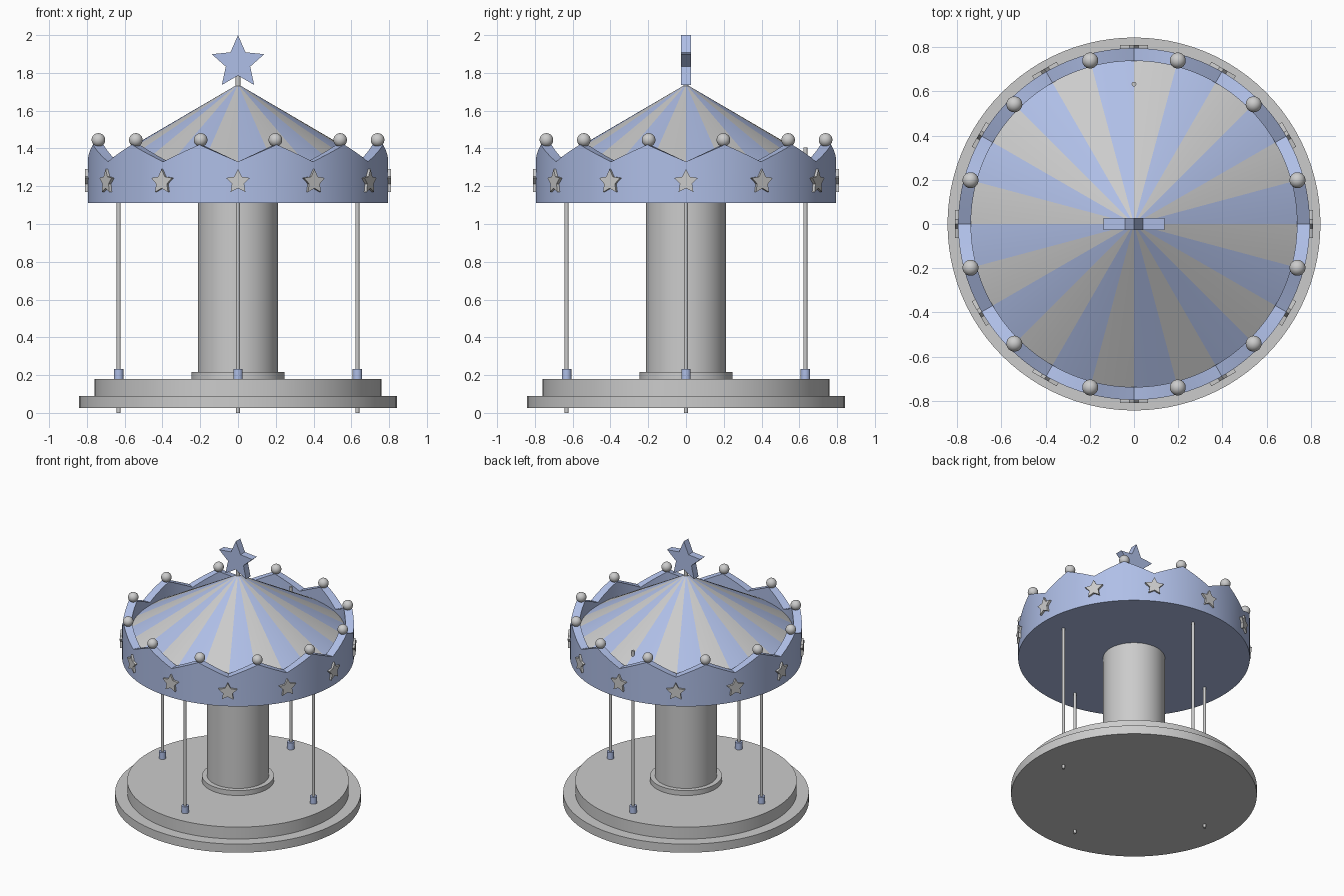
import bpy, bmesh
from math import sin, cos, pi, radians, hypot
from mathutils import Matrix, Vector

if "Cube" in bpy.data.objects:
    bpy.data.objects.remove(bpy.data.objects["Cube"])

blue = bpy.data.materials.new("blue")
blue.diffuse_color = (0.43, 0.52, 0.80, 1)
blue.use_nodes = True
blue.node_tree.nodes["Principled BSDF"].inputs["Base Color"].default_value = blue.diffuse_color


def make(name, bm, mat=None, smooth=True):
    bmesh.ops.recalc_face_normals(bm, faces=bm.faces)
    me = bpy.data.meshes.new(name)
    bm.to_mesh(me)
    bm.free()
    ob = bpy.data.objects.new(name, me)
    bpy.context.collection.objects.link(ob)
    if mat:
        me.materials.append(mat)
    if smooth:
        bpy.ops.object.select_all(action='DESELECT')
        ob.select_set(True)
        bpy.context.view_layer.objects.active = ob
        bpy.ops.object.shade_smooth_by_angle(angle=radians(30))
    return ob


def cylinder(name, r, z0, z1, x=0, y=0, segs=64, mat=None):
    bm = bmesh.new()
    bmesh.ops.create_cone(bm, cap_ends=True, segments=segs, radius1=r, radius2=r,
                          depth=z1 - z0,
                          matrix=Matrix.Translation((x, y, (z0 + z1) / 2)))
    return make(name, bm, mat)


def star(name, outer, inner, depth, matrix, mat=None):
    # upright five-pointed star prism, flat faces along y
    bm = bmesh.new()
    vs = []
    for k in range(10):
        r = inner if k % 2 else outer
        a = k * pi / 5
        vs.append(bm.verts.new((r * sin(a), -depth / 2, r * cos(a))))
    f = bm.faces.new(vs)
    ext = bmesh.ops.extrude_face_region(bm, geom=[f], use_keep_orig=True)
    for v in ext["geom"]:
        if isinstance(v, bmesh.types.BMVert):
            v.co.y += depth
    bm.transform(matrix)
    return make(name, bm, mat, smooth=False)


# stepped base and centre column
cylinder("base_lower_step", 0.843, 0.025, 0.09, segs=96)
cylinder("base_upper_step", 0.76, 0.09, 0.18, segs=96)
cylinder("column_collar", 0.247, 0.18, 0.217)
cylinder("column", 0.212, 0.18, 1.115)

# poles with sockets; the rear one sits a little higher
for i in range(4):
    a = i * pi / 2
    x, y = 0.632 * cos(a), 0.632 * sin(a)
    lift = 0.045 if i == 1 else 0
    cylinder(f"pole_{i + 1}", 0.0105, lift, 1.36 + lift, x, y, 24)
    cylinder(f"pole_socket_{i + 1}", 0.025, 0.175, 0.232, x, y, 32, blue)

# scalloped valance with closed underside
N, R_OUT, R_IN, Z_BOT = 144, 0.795, 0.737, 1.11
bm = bmesh.new()
rings = []
for i in range(N):
    a = 2 * pi * i / N
    t = (i % 12) / 12
    top = 1.33 + 0.09 * (1 - abs(2 * t - 1))
    rings.append([bm.verts.new((r * cos(a), r * sin(a), z)) for r, z in
                  ((R_OUT, Z_BOT), (R_OUT, top), (R_IN, top), (R_IN, 1.29))])
for i in range(N):
    p, q = rings[i], rings[(i + 1) % N]
    for k in range(3):
        bm.faces.new((p[k], q[k], q[k + 1], p[k + 1]))
bm.faces.new([r[0] for r in reversed(rings)])
make("valance", bm, blue)

# striped cone roof: 24 wedges in two colours
for parity, name, mat in ((0, "roof_blue_stripes", blue), (1, "roof_grey_stripes", None)):
    bm = bmesh.new()
    for w in range(parity, 24, 2):
        apex = bm.verts.new((0, 0, 1.74))
        rim = []
        for j in range(7):
            a = radians(15 * w + 2.5 * j)
            rim.append(bm.verts.new((0.74 * cos(a), 0.74 * sin(a), 1.307)))
        for j in range(6):
            bm.faces.new((apex, rim[j], rim[j + 1]))
    ob = make(name, bm, mat)
    if ob.data.polygons[0].normal.z < 0:
        ob.data.flip_normals()

# balls on the peaks and stars below the valleys
for i in range(12):
    a = radians(15 + 30 * i)
    bm = bmesh.new()
    bmesh.ops.create_uvsphere(bm, u_segments=32, v_segments=16, radius=0.036,
                              matrix=Matrix.Translation((0.765 * cos(a), 0.765 * sin(a), 1.445)))
    make(f"peak_ball_{i + 1}", bm)
    m = (Matrix.Rotation(radians(30 * i), 4, 'Z')
         @ Matrix.Translation((0, -0.787, 1.223)))
    star(f"valance_star_{i + 1}", 0.067, 0.034, 0.046, m)

# finial
cylinder("finial_rod", 0.014, 1.72, 1.80, segs=24)
star("finial_star", 0.146, 0.068, 0.054, Matrix.Translation((0, 0, 1.854)), blue)
